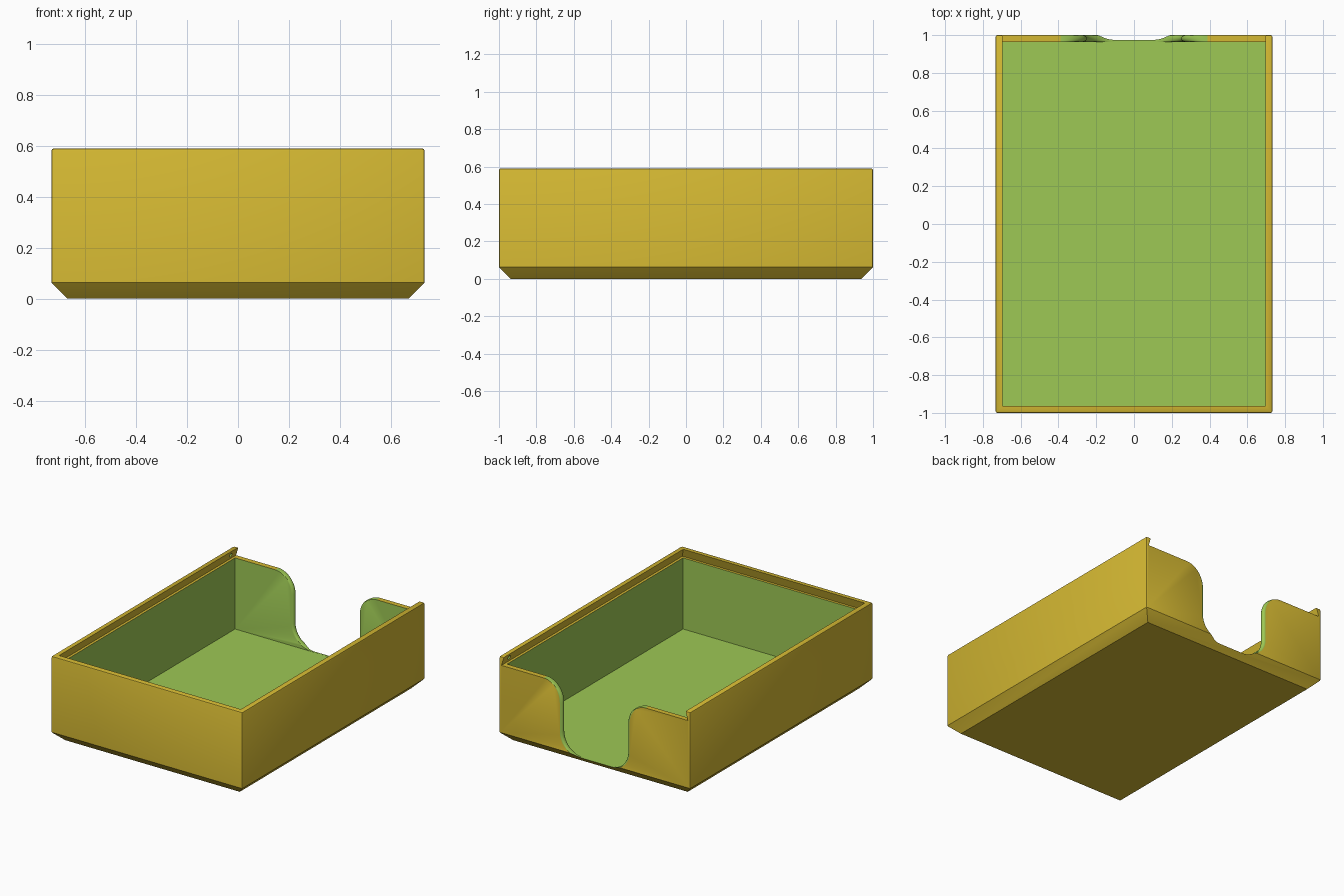
import bpy, bmesh, math
from mathutils import Vector

if "Cube" in bpy.data.objects:
    bpy.data.objects.remove(bpy.data.objects["Cube"], do_unlink=True)

HX, HY, TOP = 0.733, 1.0, 0.59      # outer half sizes and height
WALL, CHAMFER = 0.036, 0.063
FLOOR, LEDGE = 0.037, 0.53          # inner floor and lid ledge heights
UNDERCUT = 0.018                    # widening of the lid slot at its bottom


def material(name, rgb):
    m = bpy.data.materials.new(name)
    m.use_nodes = True
    m.diffuse_color = (*rgb, 1)
    m.node_tree.nodes["Principled BSDF"].inputs["Base Color"].default_value = (*rgb, 1)
    return m


MATERIALS = [material("ochre yellow", (0.658, 0.479, 0.032)),
             material("leaf green", (0.337, 0.578, 0.089))]


def make_object(name, bm, mat_index):
    bmesh.ops.recalc_face_normals(bm, faces=bm.faces[:])
    for f in bm.faces:
        f.material_index = mat_index
    mesh = bpy.data.meshes.new(name)
    bm.to_mesh(mesh)
    bm.free()
    for m in MATERIALS:
        mesh.materials.append(m)
    obj = bpy.data.objects.new(name, mesh)
    bpy.context.collection.objects.link(obj)
    return obj


def loft(rings):
    """Solid through a list of matching point rings, capped at both ends."""
    bm = bmesh.new()
    loops = [[bm.verts.new(p) for p in ring] for ring in rings]
    n = len(loops[0])
    for a, b in zip(loops, loops[1:]):
        for i in range(n):
            j = (i + 1) % n
            bm.faces.new((a[i], a[j], b[j], b[i]))
    bm.faces.new(loops[0])
    bm.faces.new(loops[-1])
    return bm


def rect(hx, y0, y1, z):
    return [(-hx, y0, z), (hx, y0, z), (hx, y1, z), (-hx, y1, z)]


def cut(target, cutter):
    cutter.hide_render = True
    mod = target.modifiers.new("cut", 'BOOLEAN')
    mod.operation, mod.solver, mod.object = 'DIFFERENCE', 'EXACT', cutter
    bpy.context.view_layer.objects.active = target
    bpy.ops.object.modifier_apply(modifier=mod.name)
    bpy.data.objects.remove(cutter, do_unlink=True)


# Outer block with chamfered base and slightly eased upper edges
bm = loft([rect(HX - CHAMFER, -HY + CHAMFER, HY - CHAMFER, 0),
           rect(HX, -HY, HY, CHAMFER), rect(HX, -HY, HY, TOP)])
bmesh.ops.recalc_face_normals(bm, faces=bm.faces[:])
upright = [e for e in bm.edges if max(v.co.z for v in e.verts) > TOP - 0.01]
bmesh.ops.bevel(bm, geom=upright, offset=0.009, segments=2, profile=0.5, affect='EDGES')
tray = make_object("tray", bm, 0)

# Dovetail slot for a sliding lid, open at the back
ix, iy = HX - WALL, HY - WALL
slope = UNDERCUT / (TOP - LEDGE)
rings = []
for z in (LEDGE, TOP + 0.02):
    grow = (TOP - z) * slope
    rings.append(rect(ix + grow, -iy - grow, HY + 0.1, z))
cut(tray, make_object("lid_slot_cutter", loft(rings), 0))

# Inner cavity
cut(tray, make_object("cavity_cutter",
                      loft([rect(ix, -iy, iy, FLOOR), rect(ix, -iy, iy, LEDGE + 0.02)]), 1))


# Finger notch in the back wall: S-shaped sides with rounded lips
def notch_ring(y, flare):
    side, r_low, r_high, steps = 0.25, 0.15, 0.14, 12
    low = FLOOR + 0.0005
    half = []
    for i in range(steps + 1):
        a = math.pi / 2 * i / steps
        half.append((side - r_low + (r_low + flare) * math.sin(a),
                     low + r_low * (1 - math.cos(a))))
    for i in range(steps + 1):
        a = math.pi / 2 * i / steps
        half.append((side + r_high - (r_high - flare) * math.cos(a),
                     LEDGE - r_high + r_high * math.sin(a)))
    half.append((side + r_high, TOP + 0.05))
    return [(x, y, z) for x, z in half] + [(-x, y, z) for x, z in reversed(half)]


lip = WALL / 2
rings = [notch_ring(iy - 0.02, lip)]
for i in range(9):
    a = math.pi * i / 8
    rings.append(notch_ring(iy + lip - lip * math.cos(a), lip * (1 - math.sin(a))))
rings.append(notch_ring(HY + 0.05, lip))
cut(tray, make_object("notch_cutter", loft(rings), 1))

# Small lid detents in both slot walls near the back
for s in (-1, 1):
    bm = bmesh.new()
    bmesh.ops.create_uvsphere(bm, u_segments=16, v_segments=8, radius=0.014)
    bmesh.ops.translate(bm, verts=bm.verts[:],
                        vec=Vector((s * (ix + UNDERCUT / 2), 0.93, (LEDGE + TOP) / 2)))
    cut(tray, make_object("detent_cutter", bm, 1))

# Smooth the rounded parts, keep the hard edges
bpy.ops.object.select_all(action='DESELECT')
tray.select_set(True)
bpy.context.view_layer.objects.active = tray
bpy.ops.object.shade_smooth_by_angle(angle=math.radians(30))
